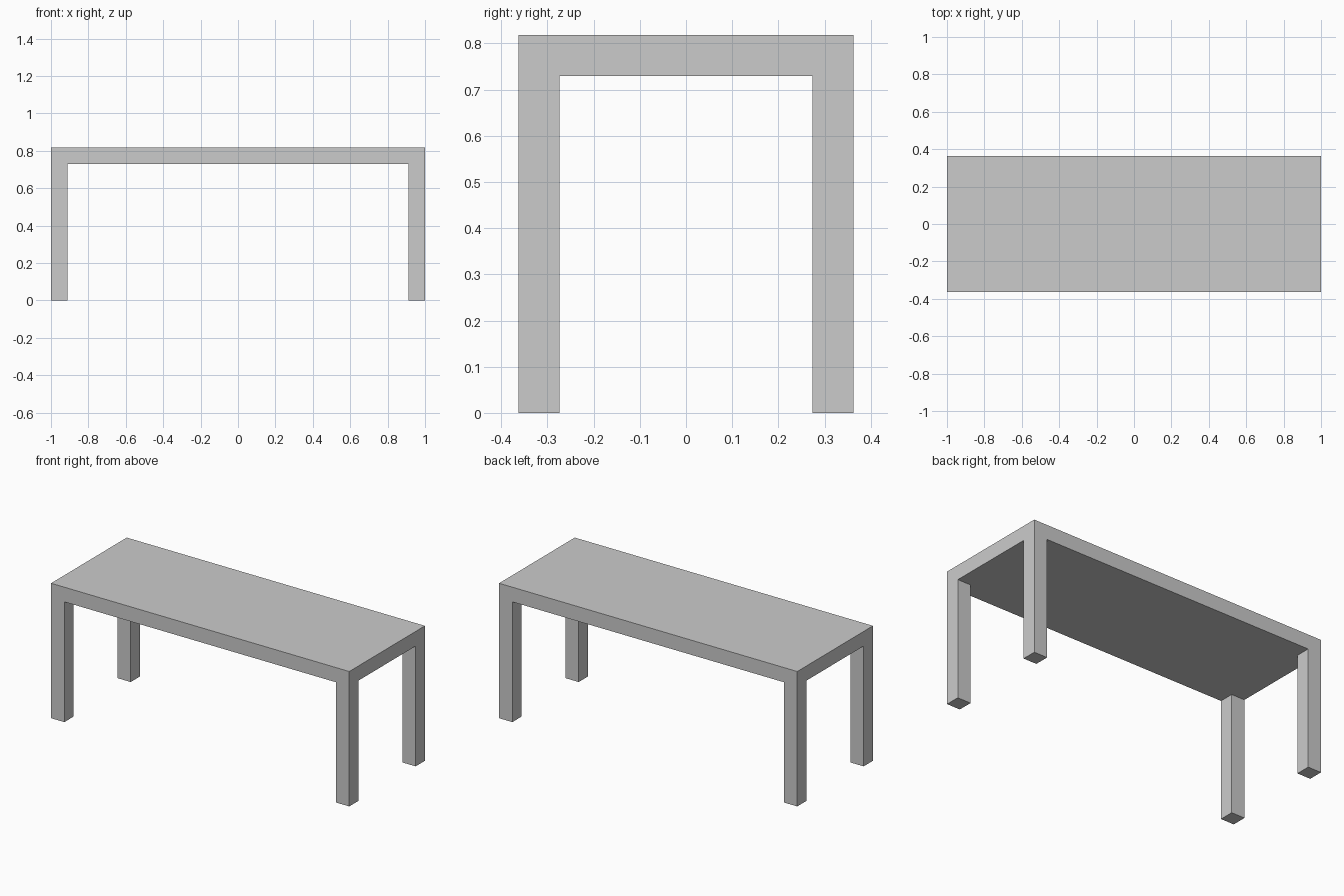
import bpy
import bmesh
from mathutils import Matrix, Vector

if "Cube" in bpy.data.objects:
    bpy.data.objects.remove(bpy.data.objects["Cube"])

HX, HY = 1.0, 0.3625      # half length, half depth
TOP, T = 0.818, 0.089     # table height, thickness of slab and legs

bm = bmesh.new()

# Table top slab
bmesh.ops.create_cube(bm, size=1, matrix=Matrix.Translation((0, 0, TOP - T / 2))
                      @ Matrix.Diagonal((2 * HX, 2 * HY, T, 1)))

# Score the underside where the legs start
for axis, half in ((Vector((1, 0, 0)), HX), (Vector((0, 1, 0)), HY)):
    for side in (-1, 1):
        bmesh.ops.bisect_plane(bm, geom=bm.verts[:] + bm.edges[:] + bm.faces[:],
                               plane_co=axis * side * (half - T), plane_no=axis)

# Square legs, extruded down from the four underside corners
bm.normal_update()
corners = [f for f in bm.faces if f.normal.z < -0.9
           and abs(f.calc_center_median().x) > HX - T
           and abs(f.calc_center_median().y) > HY - T]
legs = bmesh.ops.extrude_discrete_faces(bm, faces=corners)["faces"]
for v in {v for f in legs for v in f.verts}:
    v.co.z = 0

# Merge the coplanar faces into clean flat surfaces
bmesh.ops.remove_doubles(bm, verts=bm.verts[:], dist=1e-5)
bmesh.ops.dissolve_limit(bm, angle_limit=0.01, verts=bm.verts[:], edges=bm.edges[:])
bmesh.ops.recalc_face_normals(bm, faces=bm.faces[:])

mesh = bpy.data.meshes.new("table")
bm.to_mesh(mesh)
bm.free()
bpy.context.collection.objects.link(bpy.data.objects.new("table", mesh))
